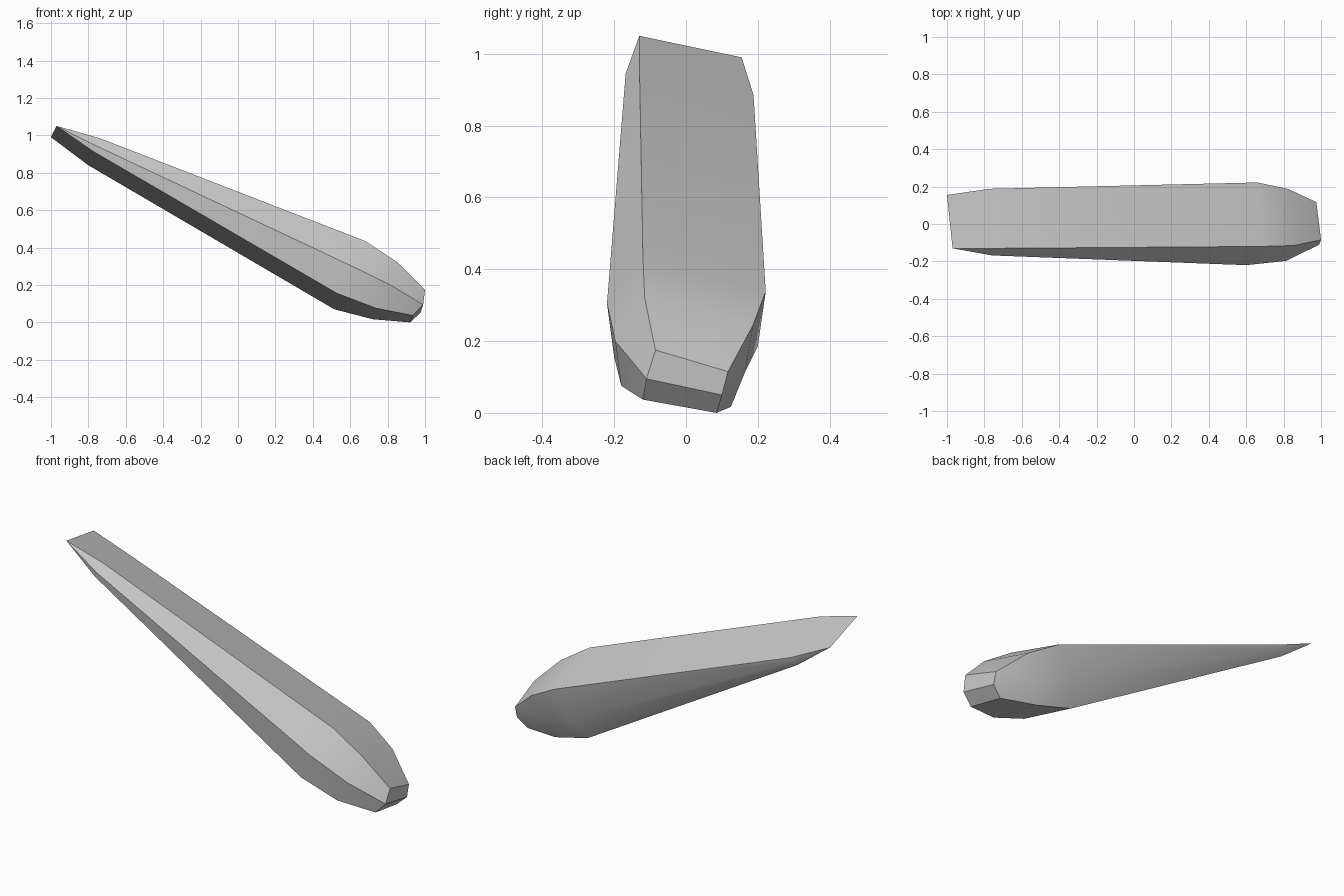
import bpy
import bmesh
import math
from mathutils import Vector

default_cube = bpy.data.objects.get("Cube")
if default_cube:
    bpy.data.objects.remove(default_cube, do_unlink=True)

# Flat colour
grey = bpy.data.materials.new("light_grey")
grey.use_nodes = True
colour = (0.6, 0.6, 0.6, 1.0)
grey.diffuse_color = colour
shader = next(n for n in grey.node_tree.nodes if n.type == 'BSDF_PRINCIPLED')
shader.inputs["Base Color"].default_value = colour

# Tail closes to a sharp edge
tail_near = (-0.97, -0.13, 1.05)
tail_far = (-1.0, 0.155, 0.99)

# Rails running from tail to nose, listed around the section
near_top = [tail_near, (-0.74, -0.13, 0.985), (0.68, -0.12, 0.435),
            (0.855, -0.115, 0.32), (1.0, -0.085, 0.175)]
near_ridge = [tail_near, (-0.76, -0.168, 0.945), (0.6, -0.22, 0.305),
              (0.815, -0.197, 0.2), (0.99, -0.11, 0.095)]
near_bottom = [tail_near, (-0.775, -0.16, 0.915), (0.53, -0.2, 0.155),
               (0.74, -0.18, 0.075), (0.935, -0.12, 0.037)]
far_bottom = [tail_far, (-0.8, 0.16, 0.84), (0.515, 0.135, 0.07),
              (0.72, 0.125, 0.017), (0.92, 0.085, 0.0)]
far_ridge = [tail_far, (-0.795, 0.18, 0.867), (0.56, 0.2, 0.185),
             (0.785, 0.165, 0.115), (0.975, 0.1, 0.05)]
far_top = [tail_far, (-0.775, 0.188, 0.885), (0.66, 0.222, 0.338),
           (0.825, 0.187, 0.245), (0.975, 0.117, 0.115)]
rails = [near_top, near_ridge, near_bottom, far_bottom, far_ridge, far_top]


def loft_body(name, rails, material):
    """Skin the rails, fold the nose cap along its ridge and merge the tail."""
    bm = bmesh.new()
    columns = [[bm.verts.new(Vector(point)) for point in rail] for rail in rails]
    for index, column in enumerate(columns):
        following = columns[(index + 1) % len(columns)]
        for step in range(len(column) - 1):
            bm.faces.new((column[step], column[step + 1],
                          following[step + 1], following[step]))

    # Nose cap: upper and lower panels
    nose = [column[-1] for column in columns]
    top_a, ridge_a, low_a, low_b, ridge_b, top_b = nose
    bm.faces.new((top_a, ridge_a, ridge_b, top_b))
    bm.faces.new((ridge_a, low_a, low_b, ridge_b))

    bmesh.ops.remove_doubles(bm, verts=bm.verts[:], dist=0.0005)
    bmesh.ops.recalc_face_normals(bm, faces=bm.faces[:])
    mesh = bpy.data.meshes.new(name)
    bm.to_mesh(mesh)
    bm.free()
    mesh.materials.append(material)
    body = bpy.data.objects.new(name, mesh)
    bpy.context.collection.objects.link(body)
    return body


body = loft_body("tapered_body", rails, grey)

# Soft along the length, crisp along the strong edges
bpy.ops.object.select_all(action='DESELECT')
body.select_set(True)
bpy.context.view_layer.objects.active = body
bpy.ops.object.shade_smooth_by_angle(angle=math.radians(30))
